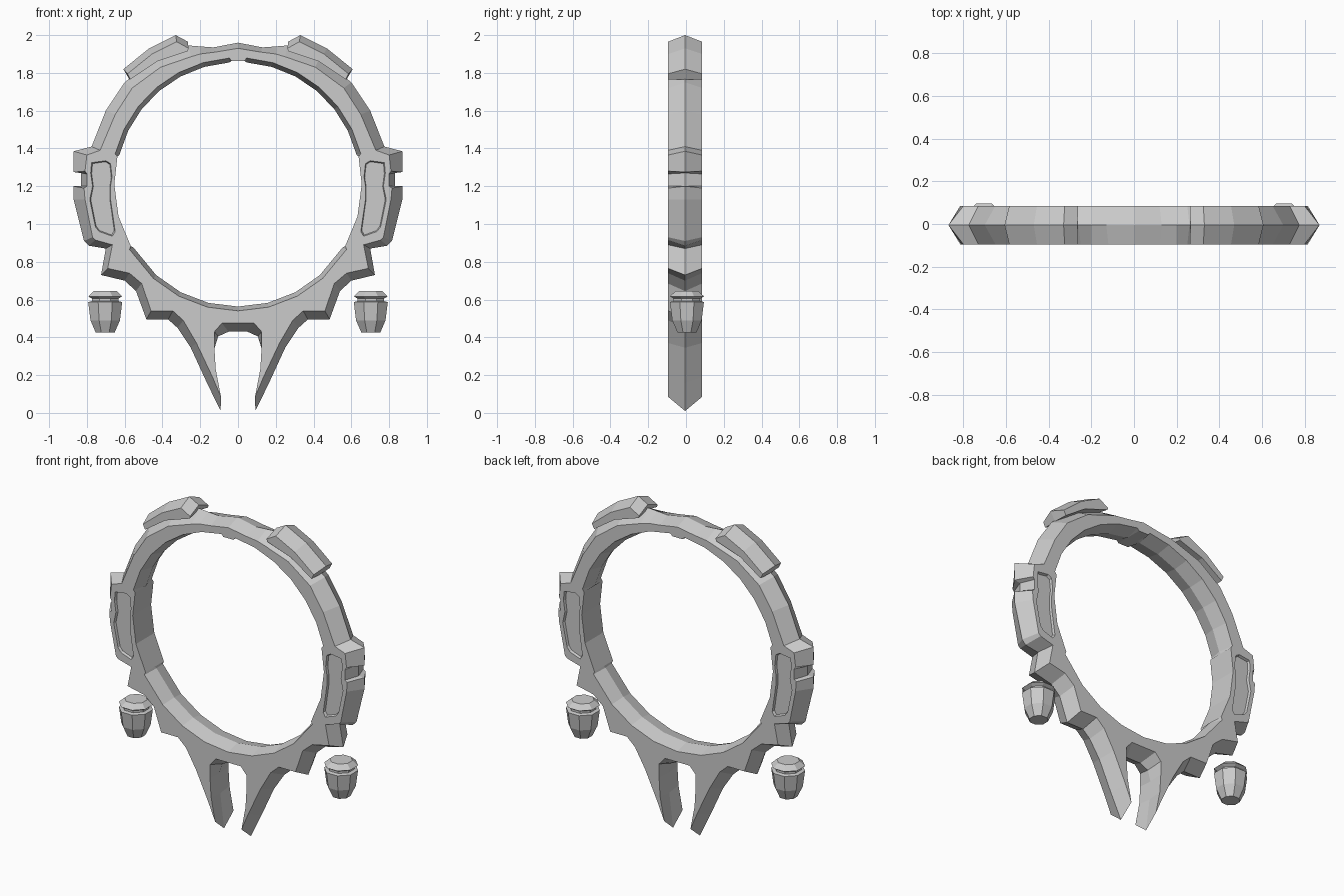
import bpy, bmesh
from math import sin, cos, tan, pi, radians

old = bpy.data.objects.get("Cube")
if old:
    bpy.data.objects.remove(old, do_unlink=True)

HALF = 0.09       # half depth of the frame
MID = -0.005      # y of the ridge line
CENTRE = 1.21     # height of the opening's centre

metal = bpy.data.materials.new("grey_metal")
metal.use_nodes = True
grey = (0.6, 0.6, 0.6, 1)
metal.diffuse_color = grey
metal.node_tree.nodes["Principled BSDF"].inputs["Base Color"].default_value = grey


def finish(bm, name):
    bmesh.ops.recalc_face_normals(bm, faces=bm.faces)
    mesh = bpy.data.meshes.new(name)
    bm.to_mesh(mesh)
    bm.free()
    mesh.materials.append(metal)
    obj = bpy.data.objects.new(name, mesh)
    bpy.context.collection.objects.link(obj)
    return obj


def add_loop(bm, points, y):
    return [bm.verts.new((x, y, z)) for x, z in points]


def bridge(bm, a, b):
    for i in range(len(a)):
        j = (i + 1) % len(a)
        bm.faces.new((a[i], a[j], b[j], b[i]))


def loop_edges(bm, loop):
    return [bm.edges.get((v, loop[(i + 1) % len(loop)])) for i, v in enumerate(loop)]


def ridged_band(bm, rows):
    """Rows hold ridge x, z and face x, z; returns the front and back loops."""
    ridge = add_loop(bm, [r[:2] for r in rows], MID)
    ends = [add_loop(bm, [r[2:] for r in rows], MID + s * HALF) for s in (-1, 1)]
    for end in ends:
        bridge(bm, end, ridge)
    return ends


def flip(row):
    return tuple(-v if i % 2 == 0 else v for i, v in enumerate(row))


def mirrored(rows):
    return rows + [flip(r) for r in reversed(rows) if r[0] > 0.001]


# Outer outline, right half, from the crown down to the arch between the prongs
crown = [(0, 1.96, 0, 1.93), (.13, 1.935, .12, 1.91), (.2, 1.94, .2, 1.9),
         (.26, 1.945, .25, 1.885), (.43, 1.88, .41, 1.83), (.6, 1.75, .56, 1.72),
         (.7, 1.6, .65, 1.58), (.775, 1.41, .73, 1.39)]
side_block = [(.87, 1.385, .8, 1.365), (.87, 1.275, .81, 1.28), (.83, 1.27, .8, 1.265),
              (.83, 1.2, .8, 1.2), (.87, 1.2, .815, 1.19), (.87, 1.13, .81, 1.13),
              (.815, .91, .77, .93), (.79, .885, .755, .915), (.7, .87, .665, .89)]
teeth = [(.725, .73, .69, .765), (.6, .7, .575, .74), (.54, .645, .51, .685),
         (.485, .495, .46, .54), (.37, .495, .345, .54)]
prong = [(.32, .45, .29, .49), (.25, .345, .22, .37), (.165, .16, .135, .19),
         (.092, .01, .09, .085), (.118, .22, .118, .23), (.125, .34, .125, .345),
         (.105, .405, .125, .43), (.05, .43, .085, .475)]

# Round opening: a raised inner lip along the lower and upper arcs
opening = []
for angle in [-90, -76, -62, -48, -31, -30, -15, 0, 13, 14, 26, 38, 50, 62, 74, 86, 87]:
    lip = angle < -30 or 13 < angle < 87
    ridge_r, face_r = (0.647, 0.67) if lip else (0.655, 0.655)
    c, s = cos(radians(angle)), sin(radians(angle))
    opening.append((ridge_r * c, CENTRE + ridge_r * s, face_r * c, CENTRE + face_r * s))

# Sunk panel on each side block
panel = [(.675, 1.32), (.7, 1.335), (.775, 1.325), (.78, 1.27), (.77, 1.2), (.785, 1.13),
         (.755, .985), (.735, .96), (.665, .935), (.65, .96), (.675, 1.13), (.675, 1.2),
         (.667, 1.25)]

bm = bmesh.new()
outer = ridged_band(bm, mirrored(crown + side_block + teeth + prong))
inner = ridged_band(bm, mirrored(opening))
for k, side in enumerate((-1, 1)):
    edges = loop_edges(bm, outer[k]) + loop_edges(bm, inner[k])
    for outline in (panel, [flip(p) for p in panel]):
        cx = sum(p[0] for p in outline) / len(outline)
        cz = sum(p[1] for p in outline) / len(outline)
        small = [(cx + (x - cx) * 0.92, cz + (z - cz) * 0.97) for x, z in outline]
        rim = add_loop(bm, outline, MID + side * HALF)
        floor = add_loop(bm, small, MID + side * (HALF - 0.015))
        bridge(bm, rim, floor)
        bm.faces.new(floor)
        edges += loop_edges(bm, rim)
    bmesh.ops.triangle_fill(bm, edges=edges, use_beauty=True)
finish(bm, "ring_frame")

# Raised pads on the upper shoulders
pad = [(.265, 1.965, .262, 1.93), (.33, 2, .325, 1.965), (.47, 1.93, .455, 1.9),
       (.607, 1.82, .585, 1.795), (.575, 1.765, .57, 1.765), (.43, 1.86, .43, 1.86),
       (.27, 1.93, .265, 1.915)]
for name, rows in (("left_pad", pad), ("right_pad", [flip(r) for r in pad])):
    bm = bmesh.new()
    for end in ridged_band(bm, rows):
        bm.faces.new(end)
    finish(bm, name)

# Eight-sided lanterns hanging beside the lower frame: radius, height
lantern = [(.06, .645), (.09, .617), (.07, .605), (.07, .592), (.09, .587),
           (.078, .49), (.05, .425)]
for name, side in (("left_lantern", 1), ("right_lantern", -1)):
    bm = bmesh.new()
    rings = []
    for r, z in lantern:
        corner = r / cos(pi / 8)
        turns = [(i + 0.5) * pi / 4 for i in range(8)]
        rings.append([bm.verts.new((side * 0.703 + corner * cos(t), corner * sin(t) - MID, z))
                      for t in turns])
    for a, b in zip(rings, rings[1:]):
        bridge(bm, a, b)
    bm.faces.new(rings[0])
    bm.faces.new(rings[-1])
    finish(bm, name)
